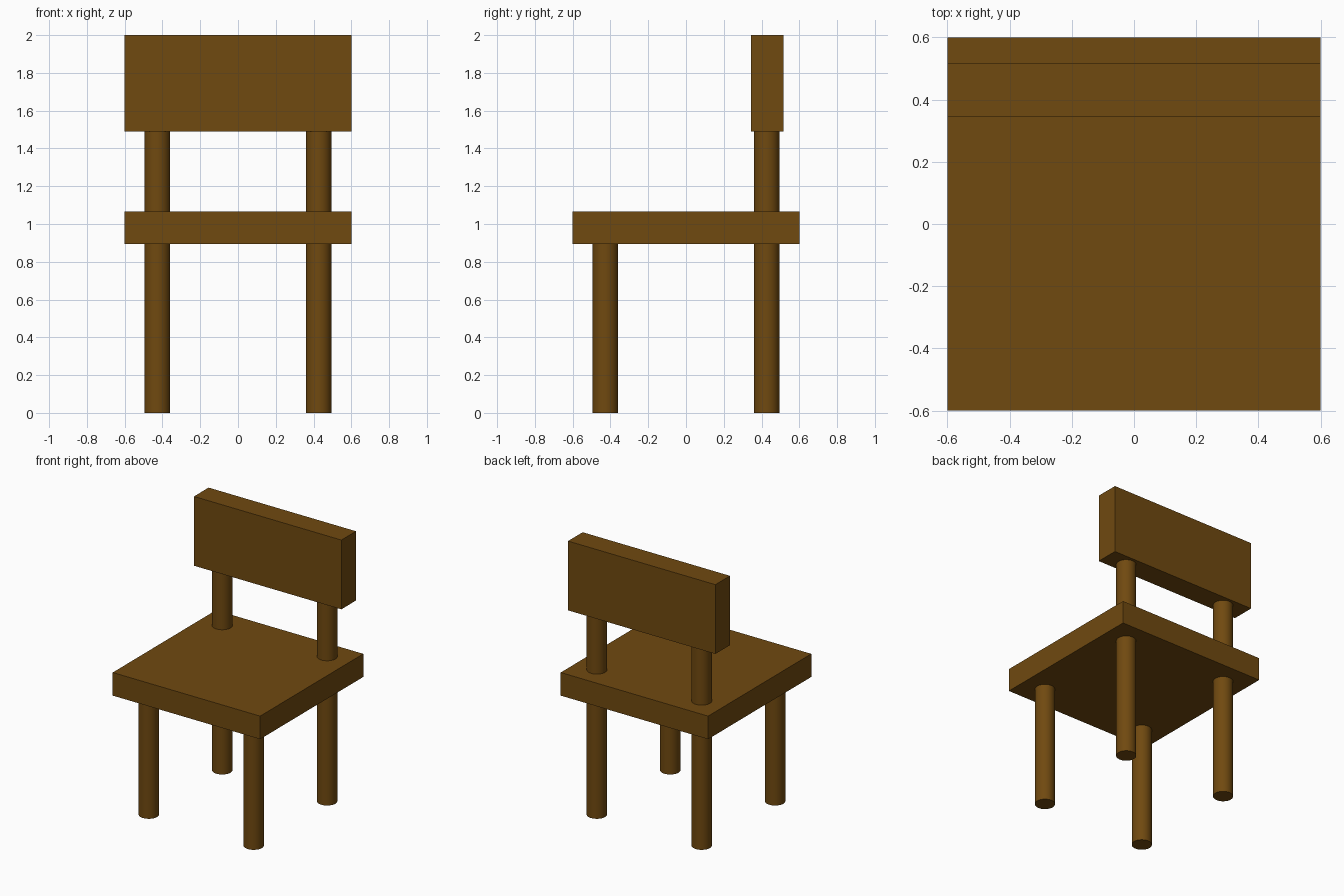
import bpy
import math

cube = bpy.data.objects.get("Cube")
if cube:
    bpy.data.objects.remove(cube, do_unlink=True)

# Single brown wood colour
wood = bpy.data.materials.new("brown_wood")
wood.use_nodes = True
WOOD_COLOUR = (0.162, 0.067, 0.005, 1)
wood.diffuse_color = WOOD_COLOUR
wood.node_tree.nodes["Principled BSDF"].inputs["Base Color"].default_value = WOOD_COLOUR

SEAT_BOTTOM, SEAT_TOP = 0.895, 1.065
BACK_BOTTOM, TOP = 1.49, 2.0
POST = 0.427      # post offset from the centre on both axes
RADIUS = 0.068


def board(name, y0, y1, z0, z1, width=1.2):
    bpy.ops.mesh.primitive_cube_add(size=1, location=(0, (y0 + y1) / 2, (z0 + z1) / 2))
    obj = bpy.context.object
    obj.name = name
    obj.scale = (width, y1 - y0, z1 - z0)
    bpy.ops.object.transform_apply(location=False, rotation=False, scale=True)
    obj.data.materials.append(wood)


def post(name, x, y, z0, z1):
    bpy.ops.mesh.primitive_cylinder_add(vertices=32, radius=RADIUS, depth=z1 - z0,
                                        location=(x, y, (z0 + z1) / 2))
    obj = bpy.context.object
    obj.name = name
    obj.data.materials.append(wood)
    bpy.ops.object.shade_smooth_by_angle(angle=math.radians(30))


# Seat and backrest boards
board("seat", -0.6, 0.6, SEAT_BOTTOM, SEAT_TOP)
board("backrest", 0.345, 0.515, BACK_BOTTOM, TOP)

# Legs, and the posts that carry the backrest
for side, sign in (("left", 1), ("right", -1)):
    post(f"front_leg_{side}", sign * POST, -POST, 0, SEAT_BOTTOM)
    post(f"back_leg_{side}", sign * POST, POST, 0, SEAT_BOTTOM)
    post(f"back_post_{side}", sign * POST, POST, SEAT_TOP, BACK_BOTTOM)
